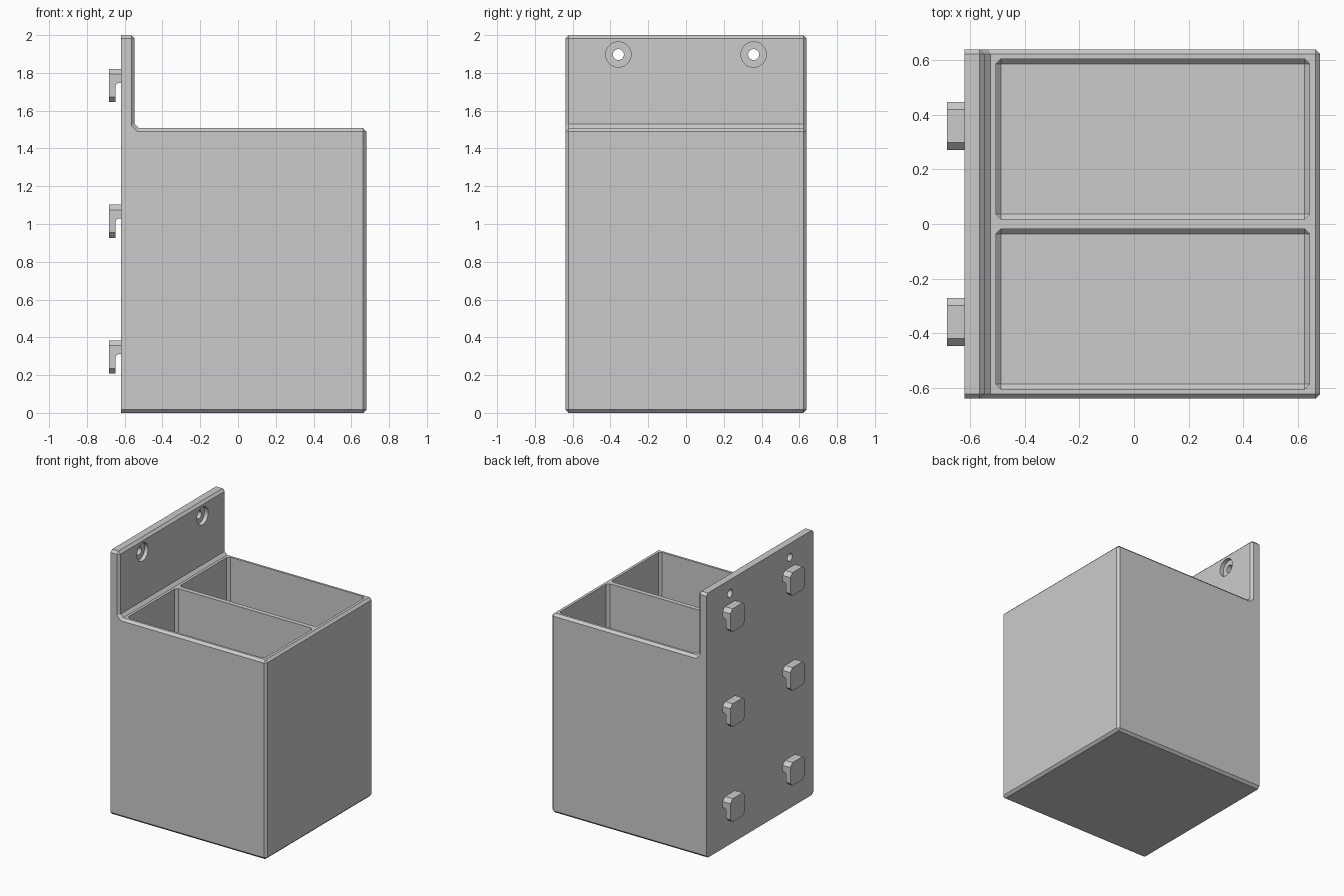
import bpy, bmesh, math
from mathutils import Matrix

cube = bpy.data.objects.get("Cube")
if cube:
    bpy.data.objects.remove(cube, do_unlink=True)

grey = bpy.data.materials.new("plain grey")
grey.use_nodes = True
COLOUR = (0.6, 0.6, 0.6, 1)
grey.diffuse_color = COLOUR
grey.node_tree.nodes["Principled BSDF"].inputs["Base Color"].default_value = COLOUR

BACK, FRONT, HALF = -0.619, 0.681, 0.639
CHAMFER, WALL = 0.018, 0.035
RIM, PLATE = 1.507, -0.547
HOLE_Y, HOLE_Z = 0.358, 1.897


def finish(bm, name):
    bmesh.ops.recalc_face_normals(bm, faces=bm.faces)
    mesh = bpy.data.meshes.new(name)
    bm.to_mesh(mesh)
    bm.free()
    obj = bpy.data.objects.new(name, mesh)
    obj.data.materials.append(grey)
    bpy.context.collection.objects.link(obj)
    return obj


def extrude_profile(points, y0, y1):
    """Extrude an x-z outline along y."""
    bm = bmesh.new()
    face = bm.faces.new([bm.verts.new((x, y0, z)) for x, z in points])
    new = bmesh.ops.extrude_face_region(bm, geom=[face])["geom"]
    bmesh.ops.translate(bm, vec=(0, y1 - y0, 0),
                        verts=[v for v in new if isinstance(v, bmesh.types.BMVert)])
    bmesh.ops.recalc_face_normals(bm, faces=bm.faces)
    return bm


def chamfer(bm, width, rule):
    edges = [e for e in bm.edges if rule(*(v.co for v in e.verts))]
    bmesh.ops.bevel(bm, geom=edges, offset=width, offset_type='OFFSET',
                    segments=1, profile=0.5, affect='EDGES')


def smooth(obj):
    bpy.ops.object.select_all(action='DESELECT')
    obj.select_set(True)
    bpy.context.view_layer.objects.active = obj
    bpy.ops.object.shade_smooth_by_angle(angle=math.radians(30))


def cut(obj, cutter):
    cutter.hide_render = True
    mod = obj.modifiers.new("cut", 'BOOLEAN')
    mod.operation, mod.solver, mod.object = 'DIFFERENCE', 'EXACT', cutter
    bpy.context.view_layer.objects.active = obj
    bpy.ops.object.modifier_apply(modifier=mod.name)
    bpy.data.objects.remove(cutter, do_unlink=True)


# Bin and tall back plate in one L-shaped body, back edges left sharp
FILLET = 0.022
bm = extrude_profile([(BACK, 0), (FRONT, 0), (FRONT, RIM), (PLATE + FILLET, RIM),
                      (PLATE, RIM + FILLET), (PLATE, 2), (BACK, 2)], -HALF, HALF)


def body_edge(a, b):
    on_back = max(a.x, b.x) < BACK + 0.001
    at_fillet = abs(a.y - b.y) > 0.1 and RIM - 0.001 < a.z < 1.6 and a.x < 0
    return not on_back and not at_fillet


chamfer(bm, CHAMFER, body_edge)
body = finish(bm, "bin_body")

# Two deep compartments with chamfered corners and floor
for side in (-1, 1):
    y0, y1 = sorted((side * CHAMFER, side * (HALF - WALL)))
    x0, x1 = -0.505, FRONT - WALL - 0.004
    bm = extrude_profile([(x0, WALL), (x1, WALL), (x1, 1.7), (x0, 1.7)], y0, y1)
    chamfer(bm, CHAMFER, lambda a, b: min(a.z, b.z) < 1.6)
    cut(body, finish(bm, "compartment_cutter"))

# Counterbored screw holes through the plate
for side in (-1, 1):
    for radius, start, end in ((0.067, PLATE - 0.03, PLATE + 0.1),
                               (0.029, BACK - 0.1, PLATE + 0.1)):
        bm = bmesh.new()
        place = (Matrix.Translation(((start + end) / 2, side * HOLE_Y, HOLE_Z))
                 @ Matrix.Rotation(math.pi / 2, 4, 'Y'))
        bmesh.ops.create_cone(bm, cap_ends=True, segments=40, radius1=radius,
                              radius2=radius, depth=end - start, matrix=place)
        cut(body, finish(bm, "hole_cutter"))
smooth(body)

# Hooks on the back: stem hanging from a top block, with a rounded inner corner
OUT, STEM, R, HOOK = -0.683, -0.648, 0.02, 0.175
for row, top in (("lower", 0.384), ("middle", 1.102), ("upper", 1.82)):
    under, bottom = top - 0.073, top - HOOK
    arc = [(STEM + R - R * math.cos(t), under - R + R * math.sin(t))
           for t in (i * math.pi / 12 for i in range(7))]
    outline = [(OUT, bottom), (STEM, bottom)] + arc + [(BACK, under), (BACK, top), (OUT, top)]
    for side, label in ((-1, "right"), (1, "left")):
        mid = side * HOLE_Y
        bm = extrude_profile(outline, mid - HOOK / 2, mid + HOOK / 2)
        chamfer(bm, 0.027, lambda a, b: abs(a.x - b.x) > 0.03 and abs(a.y - b.y) < 0.001
                and (abs(a.z - top) < 0.001 or abs(a.z - bottom) < 0.001))
        smooth(finish(bm, f"{row}_{label}_hook"))
